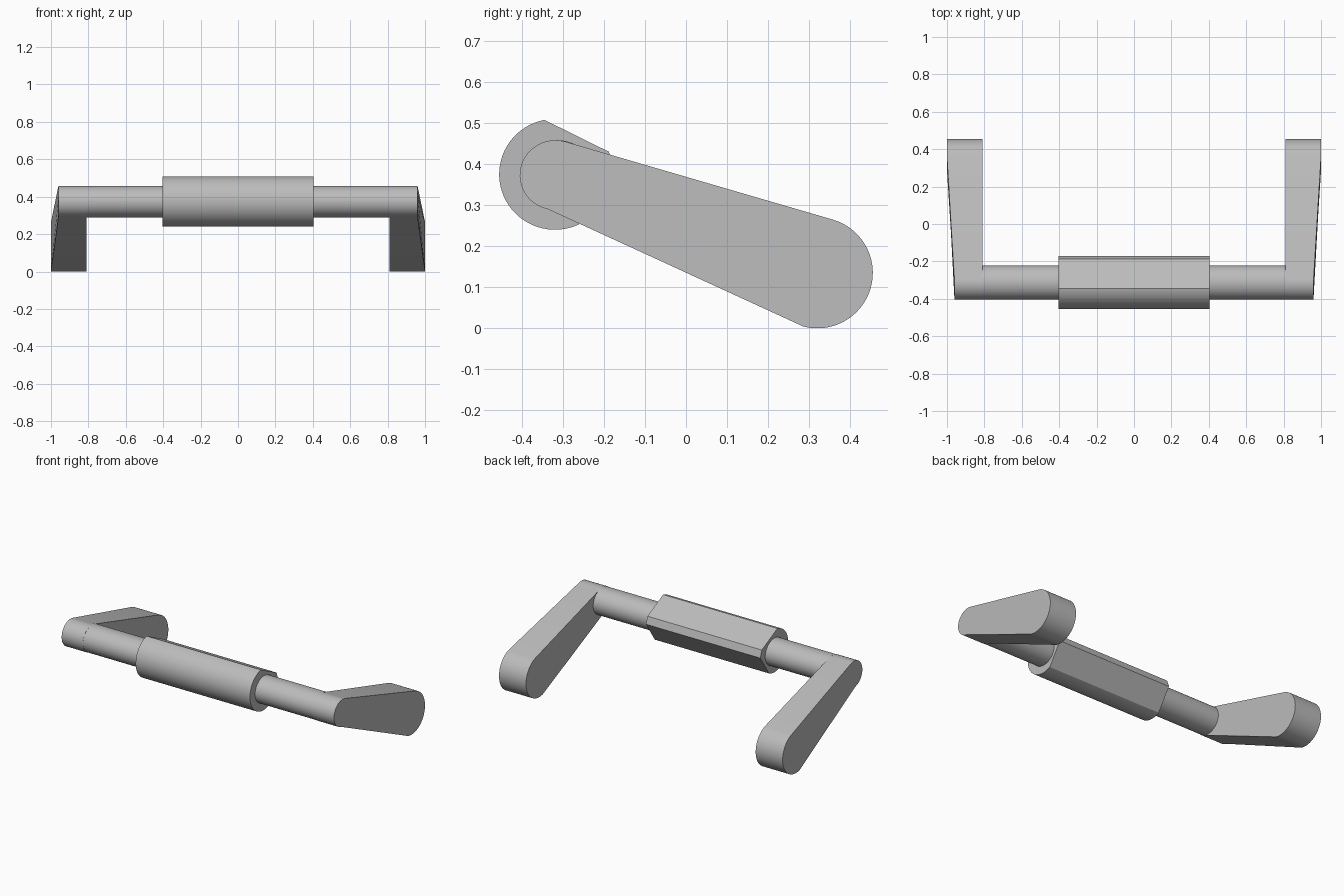
import bpy, bmesh
from math import cos, sin, radians

cube = bpy.data.objects.get("Cube")
if cube:
    bpy.data.objects.remove(cube, do_unlink=True)

grey = bpy.data.materials.new("satin_grey")
grey.use_nodes = True
colour = (0.5, 0.5, 0.5, 1)
grey.diffuse_color = colour
grey.node_tree.nodes["Principled BSDF"].inputs["Base Color"].default_value = colour


def arc(cy, cz, ry, rz, start, end, steps):
    """Points (y, z) along an elliptical arc, angles in degrees."""
    angles = [radians(start + (end - start) * i / steps) for i in range(steps + 1)]
    return [(cy + ry * cos(a), cz + rz * sin(a)) for a in angles]


def extrude(name, profile, near, far):
    """Solid along x between two end caps; near and far give x for each point."""
    bm = bmesh.new()
    ends = [[bm.verts.new((x(i), y, z)) for i, (y, z) in enumerate(profile)]
            for x in (near, far)]
    n = len(profile)
    for ring in ends:
        bm.faces.new(ring)
    for i in range(n):
        j = (i + 1) % n
        bm.faces.new((ends[0][i], ends[0][j], ends[1][j], ends[1][i]))
    bmesh.ops.recalc_face_normals(bm, faces=bm.faces)
    mesh = bpy.data.meshes.new(name)
    bm.to_mesh(mesh)
    bm.free()
    mesh.materials.append(grey)
    obj = bpy.data.objects.new(name, mesh)
    bpy.context.collection.objects.link(obj)
    bpy.ops.object.select_all(action='DESELECT')
    obj.select_set(True)
    bpy.context.view_layer.objects.active = obj
    bpy.ops.object.shade_smooth_by_angle(angle=radians(20))
    return obj


# Cross bar
bar = arc(-0.313, 0.373, 0.091, 0.085, 0, 360, 48)[:-1]
extrude("cross_bar", bar, lambda i: -0.815, lambda i: 0.815)

# Thick sleeve, round in front with a flat-sided ridge behind
sleeve = arc(-0.319, 0.375, 0.136, 0.135, 101, 295, 36)
sleeve += [(-0.172, 0.385), (-0.188, 0.43)]
extrude("grip_sleeve", sleeve, lambda i: -0.403, lambda i: 0.403)

# Two tapered arms whose outer faces flare towards the back
front_end = arc(-0.318, 0.373, 0.087, 0.085, 75, 258, 24)
back_end = arc(0.32, 0.135, 0.135, 0.135, -105, 73, 30)
for side, sign in (("left", 1), ("right", -1)):
    extrude(side + "_arm", front_end + back_end,
            lambda i: sign * 0.81,
            lambda i: sign * (0.96 if i < len(front_end) else 1.0))
